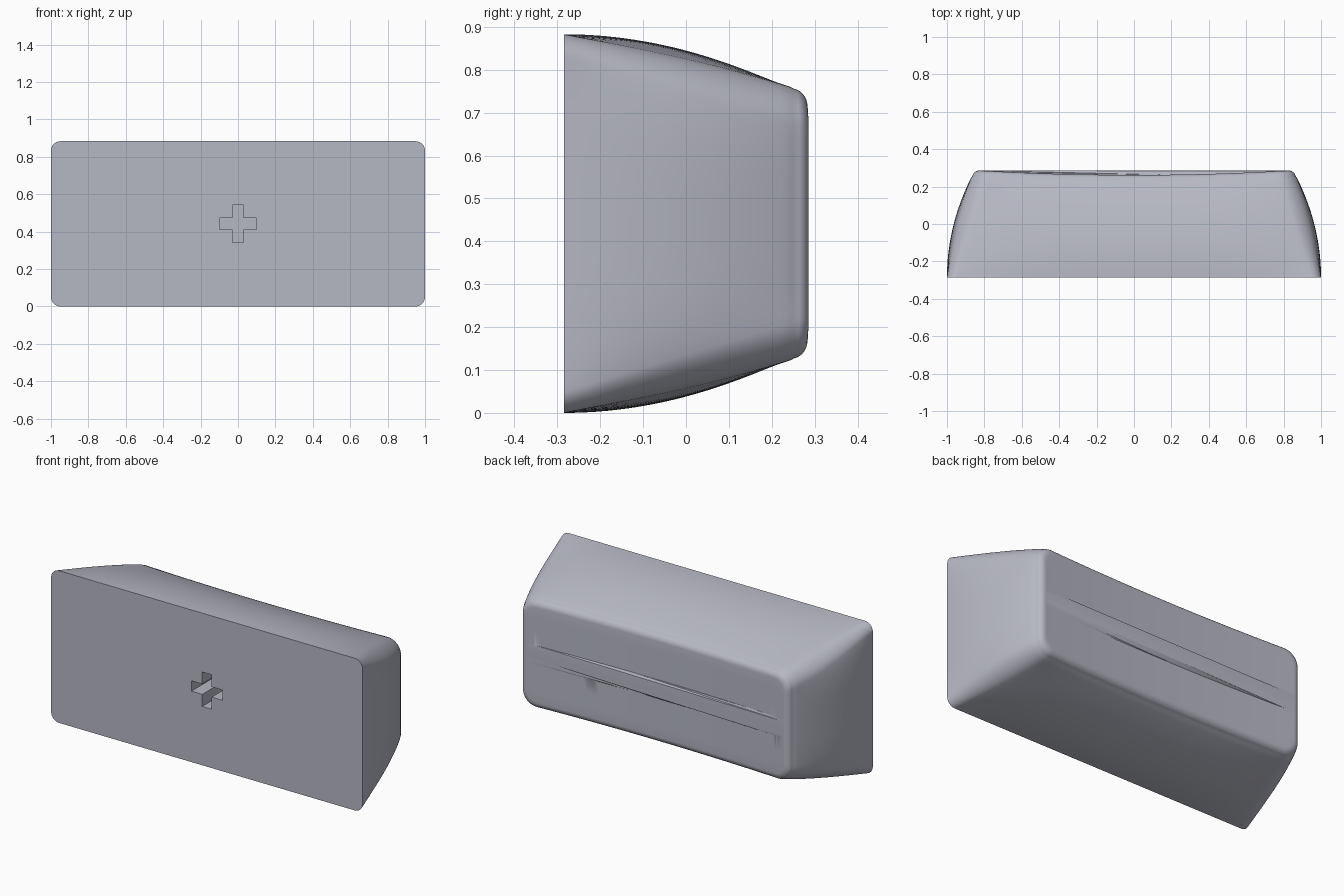
import bpy, bmesh, math

cube = bpy.data.objects.get("Cube")
if cube:
    bpy.data.objects.remove(cube, do_unlink=True)

FRONT, MID_Z = -0.285, 0.4415
EDGE = 0.04          # rounding around the dished face
BULGE_POWER = 4

mat = bpy.data.materials.new("pale blue grey")
mat.use_nodes = True
colour = (0.47, 0.48, 0.55, 1)
mat.diffuse_color = colour
mat.node_tree.nodes["Principled BSDF"].inputs["Base Color"].default_value = colour


def dish(x):
    """Depth of the shallow concave face."""
    return 0.262 + 0.026 * (x / 0.86) ** 2


def outline(a, b, r, bulge_x, bulge_z, long_steps=48, short_steps=20, arc=10):
    """Rounded rectangle whose four sides swell outwards."""
    pts = []
    corners = [(1, 1), (-1, 1), (-1, -1), (1, -1)]
    for i, (sx, sz) in enumerate(corners):
        cx, cz = sx * (a - r), sz * (b - r)
        for k in range(arc + 1):
            ang = math.pi / 2 * (i + k / arc)
            pts.append((cx + r * math.cos(ang), cz + r * math.sin(ang)))
        nx, nz = corners[(i + 1) % 4]
        steps = short_steps if i % 2 else long_steps
        ex, ez = pts[-1]
        fx = ex if i % 2 else nx * (a - r)
        fz = nz * (b - r) if i % 2 else ez
        for k in range(1, steps):
            f = k / steps
            pts.append((ex + (fx - ex) * f, ez + (fz - ez) * f))
    out = []
    for x, z in pts:
        wx = max(0, 1 - abs(z / b) ** BULGE_POWER) * bulge_x * x / a
        wz = max(0, 1 - abs(x / a) ** BULGE_POWER) * bulge_z * z / b
        out.append((x + wx, z + wz))
    return out


def section(u, inset=0):
    """Cross-section at fraction u from front to back."""
    swell = u - u * u
    return outline(1 - 0.135 * u - inset, MID_Z - 0.126 * u - inset,
                   0.05 + 0.04 * u - inset * 0.6, 0.135 * swell, 0.126 * swell)


# Cap body: swelling walls, rounded rim, dished back
bm = bmesh.new()
rings = []


def add_ring(points, depth):
    rings.append([bm.verts.new((x, depth(x), z + MID_Z)) for x, z in points])


WALLS = 20
for i in range(WALLS + 1):
    u = i / WALLS
    add_ring(section(u * 0.98),
             lambda x: FRONT + (dish(x) - EDGE - FRONT) * u)
for i in range(1, 9):
    ang = math.pi / 2 * i / 8
    add_ring(section(1, EDGE * (1 - math.cos(ang))),
             lambda x: dish(x) - EDGE * (1 - math.sin(ang)))
rim = section(1, EDGE)
for s in (0.8, 0.5, 0.2):
    add_ring([(x, z * s) for x, z in rim], dish)

for low, high in zip(rings, rings[1:]):
    n = len(low)
    for i in range(n):
        j = (i + 1) % n
        bm.faces.new((low[i], low[j], high[j], high[i]))
bm.faces.new(rings[0])
bm.faces.new(rings[-1])
bmesh.ops.triangulate(bm, faces=[f for f in bm.faces if len(f.verts) > 4])
bmesh.ops.recalc_face_normals(bm, faces=bm.faces)
bmesh.ops.dissolve_limit(bm, angle_limit=0.0001, verts=[],
                         edges=[e for e in bm.edges if all(v.co.y < FRONT + 1e-5 for v in e.verts)])
mesh = bpy.data.meshes.new("cap_body")
bm.to_mesh(mesh)
bm.free()
mesh.materials.append(mat)
body = bpy.data.objects.new("cap_body", mesh)
bpy.context.collection.objects.link(body)

# Cross-shaped socket in the flat front
L, W, D = 0.1, 0.03, 0.22
cross = [(W, W), (W, L), (-W, L), (-W, W), (-L, W), (-L, -W),
         (-W, -W), (-W, -L), (W, -L), (W, -W), (L, -W), (L, W)]
bm = bmesh.new()
face = bm.faces.new([bm.verts.new((x, FRONT - 0.1, z + MID_Z)) for x, z in cross])
ext = bmesh.ops.extrude_face_region(bm, geom=[face])
bmesh.ops.translate(bm, vec=(0, D + 0.1, 0),
                    verts=[v for v in ext["geom"] if isinstance(v, bmesh.types.BMVert)])
bmesh.ops.recalc_face_normals(bm, faces=bm.faces)
mesh = bpy.data.meshes.new("socket_cutter")
bm.to_mesh(mesh)
bm.free()
mesh.materials.append(mat)
cutter = bpy.data.objects.new("socket_cutter", mesh)
cutter.hide_render = True
bpy.context.collection.objects.link(cutter)

mod = body.modifiers.new("socket", "BOOLEAN")
mod.operation, mod.solver, mod.object = "DIFFERENCE", "EXACT", cutter
bpy.ops.object.select_all(action="DESELECT")
body.select_set(True)
bpy.context.view_layer.objects.active = body
bpy.ops.object.modifier_apply(modifier=mod.name)
bpy.data.objects.remove(cutter, do_unlink=True)
bpy.ops.object.shade_smooth_by_angle(angle=math.radians(35))
